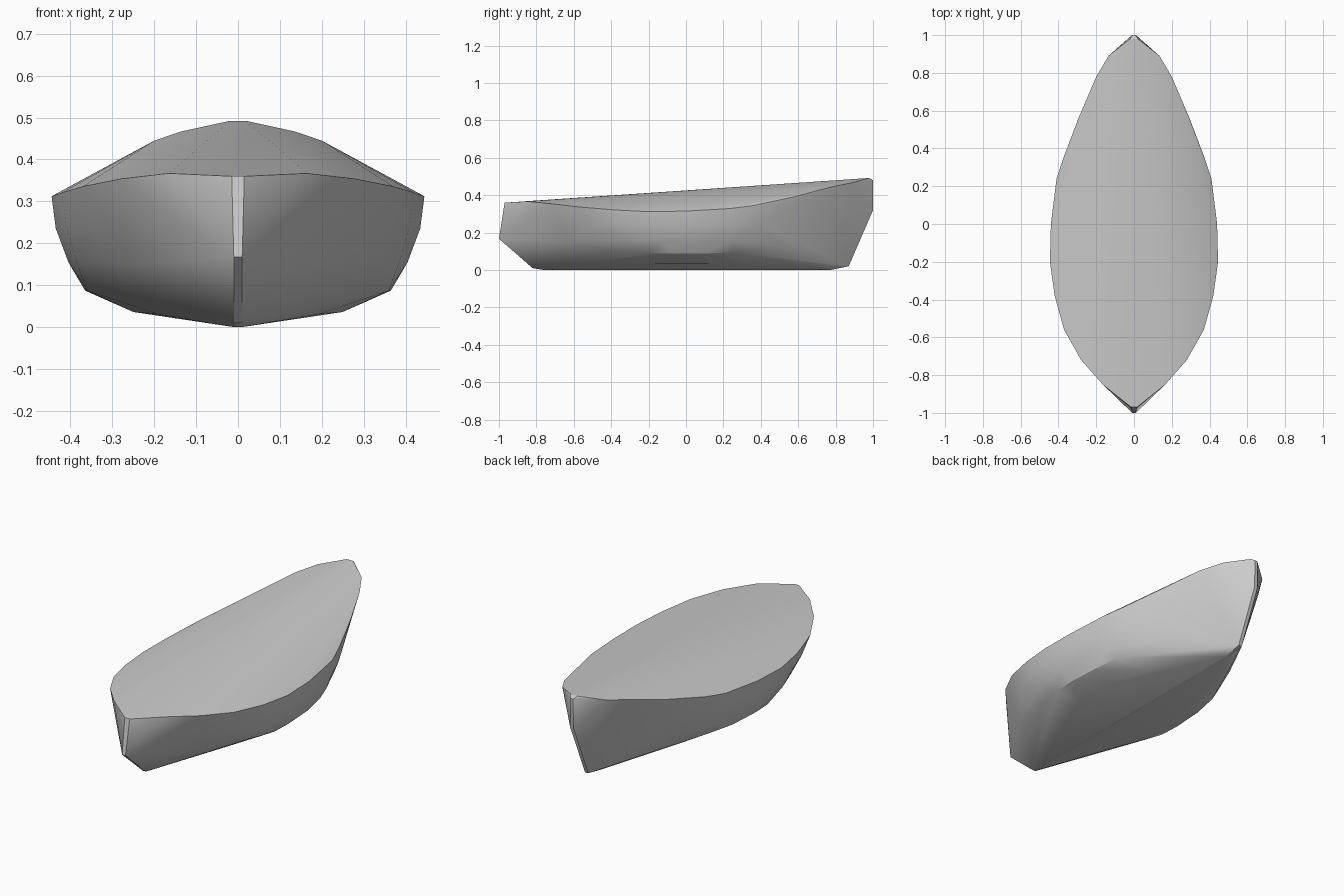
import bpy, bmesh, math

# Half-breadth lines of the boat body, points as (x, y, z)
gunwale = [(.015, -.97, .36), (.165, -.85, .367), (.28, -.72, .354), (.37, -.56, .336),
           (.42, -.38, .321), (.445, -.2, .312), (.44, 0, .315), (.41, .24, .329),
           (.37, .36, .345), (.29, .57, .39), (.2, .78, .445), (.135, .89, .467),
           (.02, .98, .492), (.008, 1, .48)]
topside = [(.27, -.66, .26), (.36, -.5, .245), (.41, -.35, .24), (.435, -.17, .235),
           (.43, .02, .235), (.395, .25, .24), (.35, .38, .25)]
bilge = [(.33, -.45, .155), (.385, -.3, .155), (.405, -.12, .155), (.4, .05, .155),
         (.365, .25, .155)]
chine = [(.25, -.63, .147), (.31, -.4, .1), (.36, -.2, .087), (.365, -.08, .087),
         (.355, .1, .088), (.33, .25, .095), (.24, .5, .12)]
bottom = [(.19, -.4, .03), (.25, -.15, .036), (.25, .1, .036), (.19, .35, .03)]
keel = [(.01, -1, .167), (.01, -.82, .01), (.01, -.76, 0), (.01, .77, 0),
        (.01, .87, .02), (.01, 1, .32)]

# Boat body: skin stretched over the mirrored lines, crowned deck included
bm = bmesh.new()
for line in (gunwale, topside, bilge, chine, bottom, keel):
    for x, y, z in line:
        for side in (1, -1):
            bm.verts.new((side * x, y, z))
res = bmesh.ops.convex_hull(bm, input=bm.verts[:])
loose = [v for v in bm.verts if not v.link_faces]
bmesh.ops.delete(bm, geom=loose, context='VERTS')
bmesh.ops.recalc_face_normals(bm, faces=bm.faces[:])
mesh = bpy.data.meshes.new("boat_hull")
bm.to_mesh(mesh)
bm.free()
hull = bpy.data.objects.new("boat_hull", mesh)
bpy.context.collection.objects.link(hull)

# Soft shading with crisp gunwale, stem and chine
bpy.context.view_layer.objects.active = hull
hull.select_set(True)
bpy.ops.object.shade_smooth_by_angle(angle=math.radians(30))
